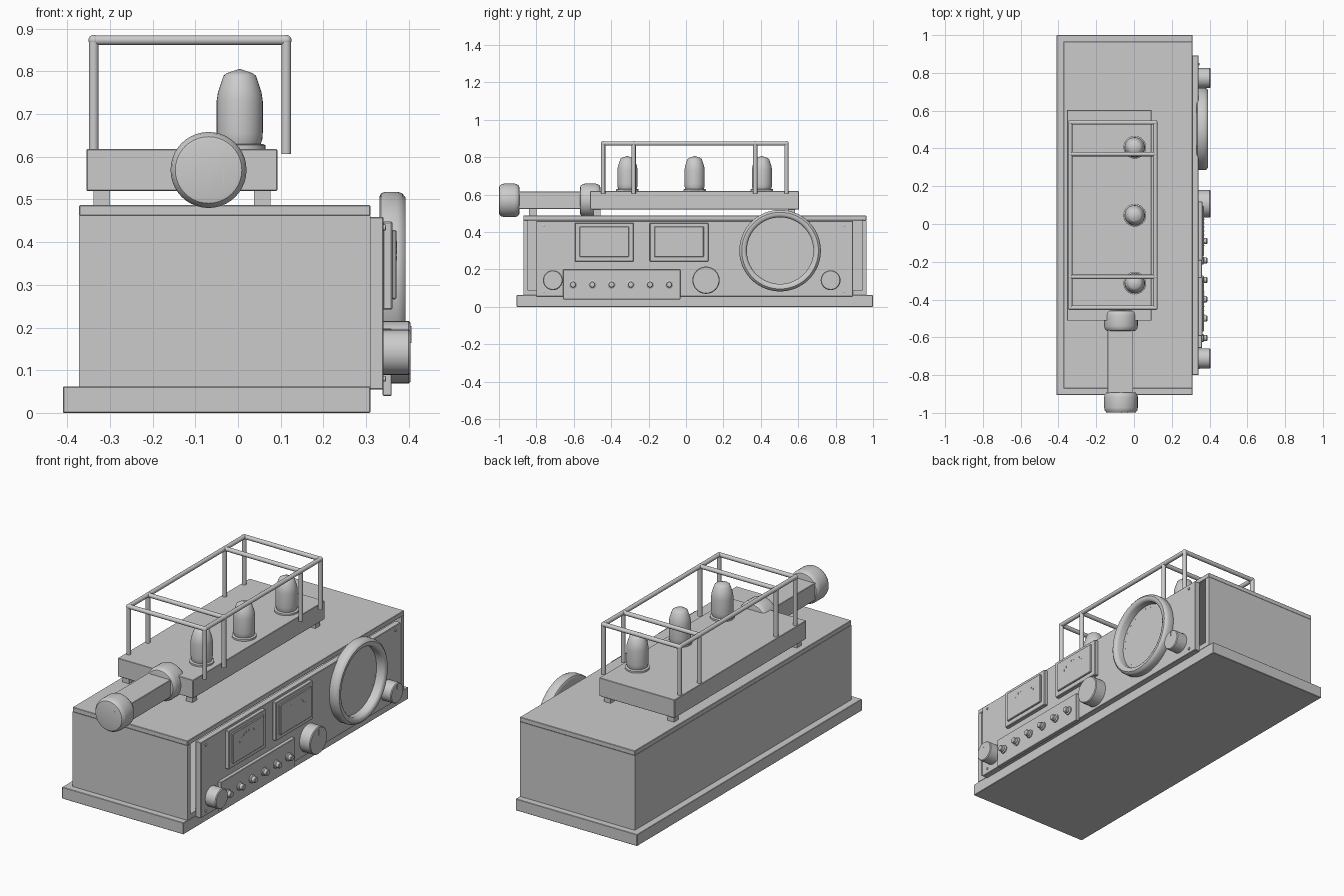
import bpy, bmesh, math
from mathutils import Vector, Matrix

if "Cube" in bpy.data.objects:
    bpy.data.objects.remove(bpy.data.objects["Cube"])


def finish(name, bm, smooth=None):
    bmesh.ops.recalc_face_normals(bm, faces=bm.faces)
    me = bpy.data.meshes.new(name)
    bm.to_mesh(me)
    bm.free()
    ob = bpy.data.objects.new(name, me)
    bpy.context.collection.objects.link(ob)
    if smooth:
        bpy.ops.object.select_all(action='DESELECT')
        ob.select_set(True)
        bpy.context.view_layer.objects.active = ob
        bpy.ops.object.shade_smooth_by_angle(angle=math.radians(smooth))
    return ob


def box(name, x, y, z, bevel=0.0):
    bm = bmesh.new()
    mid = Vector([(a + b) / 2 for a, b in (x, y, z)])
    size = Vector([b - a for a, b in (x, y, z)])
    bmesh.ops.create_cube(bm, size=1, matrix=Matrix.Translation(mid) @ Matrix.Diagonal(size).to_4x4())
    if bevel:
        bmesh.ops.bevel(bm, geom=bm.edges[:], offset=bevel, segments=1, affect='EDGES')
    return finish(name, bm)


def lathe(name, profile, origin, axis, n=32, closed=False):
    """Spin (radius, height) points about an axis through origin."""
    bm = bmesh.new()
    rot = Vector((0, 0, 1)).rotation_difference(Vector(axis)).to_matrix()
    rings = []
    for r, h in profile:
        count = 1 if r == 0 else n
        rings.append([bm.verts.new(Vector(origin) + rot @ Vector((
            r * math.cos(2 * math.pi * i / n), r * math.sin(2 * math.pi * i / n), h)))
            for i in range(count)])
    pairs = list(zip(rings, rings[1:])) + ([(rings[-1], rings[0])] if closed else [])
    for a, b in pairs:
        for i in range(n):
            j = (i + 1) % n
            quad = [a[i % len(a)], a[j % len(a)], b[j % len(b)], b[i % len(b)]]
            bm.faces.new(list(dict.fromkeys(quad)))
    if not closed:
        for ring in (rings[0], rings[-1]):
            if len(ring) > 2:
                bm.faces.new(ring)
    return finish(name, bm, 35)


def rod(name, a, b, r=0.0115):
    a, b = Vector(a), Vector(b)
    return lathe(name, [(r, 0), (r, (b - a).length)], a, (b - a).normalized(), 16)


# Plinth and hollow cabinet with an open front
box("plinth", (-0.41, 0.31), (-0.905, 1.0), (0, 0.062), 0.002)
box("cabinet_lid", (-0.372, 0.31), (-0.87, 0.965), (0.462, 0.487), 0.002)
box("cabinet_floor", (-0.372, 0.31), (-0.87, 0.965), (0.062, 0.088))
box("cabinet_back", (-0.372, -0.347), (-0.87, 0.965), (0.088, 0.462))
box("cabinet_side_near", (-0.347, 0.31), (-0.87, -0.845), (0.088, 0.462))
box("cabinet_side_far", (-0.347, 0.31), (0.94, 0.965), (0.088, 0.462))

# Control panel with corner screws
box("control_panel", (0.308, 0.341), (-0.80, 0.892), (0.055, 0.459), 0.002)
for y in (-0.76, 0.845):
    for z in (0.08, 0.434):
        lathe("panel_screw", [(0.007, 0), (0.007, 0.006), (0.004, 0.008)], (0.339, y, z), (1, 0, 0), 12)

# Two meters, each a frame, a window and an arc of scale ticks
for y0 in (-0.594, -0.194):
    y1, yc = y0 + 0.314, y0 + 0.157
    box("meter_frame", (0.339, 0.362), (y0, y1), (0.242, 0.448), 0.003)
    box("meter_window", (0.36, 0.371), (y0 + 0.025, y1 - 0.025), (0.266, 0.429), 0.003)
    for k in range(9):
        a = math.radians(40 + 12.5 * k)
        ty, tz = yc + 0.1 * math.cos(a), 0.298 + 0.1 * math.sin(a)
        box("meter_tick", (0.37, 0.372), (ty - 0.002, ty + 0.002), (tz - 0.005, tz + 0.005))

# Strip of six small knobs
box("knob_strip", (0.339, 0.36), (-0.657, -0.03), (0.04, 0.198), 0.002)
for k in range(6):
    lathe("small_knob", [(0.022, 0), (0.022, 0.008), (0.016, 0.012), (0.016, 0.027), (0.013, 0.03)],
          (0.358, -0.604 + 0.1028 * k, 0.119), (1, 0, 0), 20)

# Three large knobs with pointer marks
for y, r in ((-0.712, 0.053), (0.107, 0.073), (0.773, 0.053)):
    lathe("large_knob", [(r, 0), (r, 0.06), (r - 0.004, 0.064)], (0.34, y, 0.142), (1, 0, 0))
    box("knob_pointer", (0.402, 0.406), (y - 0.002, y + 0.002), (0.142 + r * 0.4, 0.142 + r * 0.85))

# Large round dial: rounded ring, face and ticks
lathe("dial_ring", [(0.178, -0.004), (0.19, -0.009), (0.206, -0.009), (0.214, -0.005), (0.218, 0.004),
                    (0.218, 0.034), (0.214, 0.045), (0.205, 0.052), (0.192, 0.052), (0.183, 0.047),
                    (0.178, 0.038)], (0.34, 0.503, 0.30), (1, 0, 0), 64, True)
lathe("dial_face", [(0.179, 0), (0.179, 0.007)], (0.338, 0.503, 0.30), (1, 0, 0), 64)
for k in range(24):
    a = 2 * math.pi * k / 24
    ty, tz = 0.503 + 0.163 * math.cos(a), 0.30 + 0.163 * math.sin(a)
    box("dial_tick", (0.344, 0.346), (ty - 0.002, ty + 0.002), (tz - 0.002, tz + 0.002))

# Raised platform on four feet
box("platform", (-0.355, 0.092), (-0.512, 0.604), (0.52, 0.618), 0.002)
for x in (-0.319, 0.057):
    for y in (-0.475, 0.565):
        box("platform_foot", (x - 0.019, x + 0.019), (y - 0.019, y + 0.019), (0.485, 0.522))

# Three valves with collars
for y in (-0.313, 0.046, 0.406):
    lathe("valve_collar", [(0.06, 0), (0.06, 0.01), (0.055, 0.013)], (0.004, y, 0.617), (0, 0, 1))
    lathe("valve_glass", [(0.048, 0), (0.053, 0.015), (0.054, 0.03), (0.054, 0.105), (0.051, 0.125),
                          (0.038, 0.164), (0.03, 0.17), (0, 0.18)], (0.004, y, 0.626), (0, 0, 1))

# Guard cage of posts, rails and cross bars
ys, top = (-0.443, -0.28, 0.37, 0.537), 0.873
for x in (-0.338, 0.113):
    rod("cage_rail", (x, ys[0], top), (x, ys[-1], top))
    for y in ys:
        rod("cage_post", (x, y, 0.606), (x, y, top))
        bm = bmesh.new()
        bmesh.ops.create_uvsphere(bm, u_segments=16, v_segments=10, radius=0.0125,
                                  matrix=Matrix.Translation((x, y, top)))
        finish("cage_joint", bm, 40)
for y in ys:
    rod("cage_cross_bar", (-0.338, y, top), (0.113, y, top))

# Horizontal barrel: box shaft, two round end caps and a support
box("barrel_shaft", (-0.139, -0.004), (-0.90, -0.5), (0.523, 0.615), 0.002)
box("barrel_support", (-0.09, -0.05), (-0.84, -0.80), (0.485, 0.525))
cap = [(0.07, 0), (0.078, 0.002), (0.086, 0.012), (0.089, 0.026),
       (0.089, 0.084), (0.086, 0.096), (0.078, 0.106), (0.07, 0.108)]
for y in (-0.999, -0.566):
    lathe("barrel_cap", cap, (-0.069, y, 0.569), (0, 1, 0), 40)
for x in (-0.067, -0.034):
    box("cap_mark", (x - 0.001, x + 0.001), (-1.0, -0.99), (0.535, 0.602))
